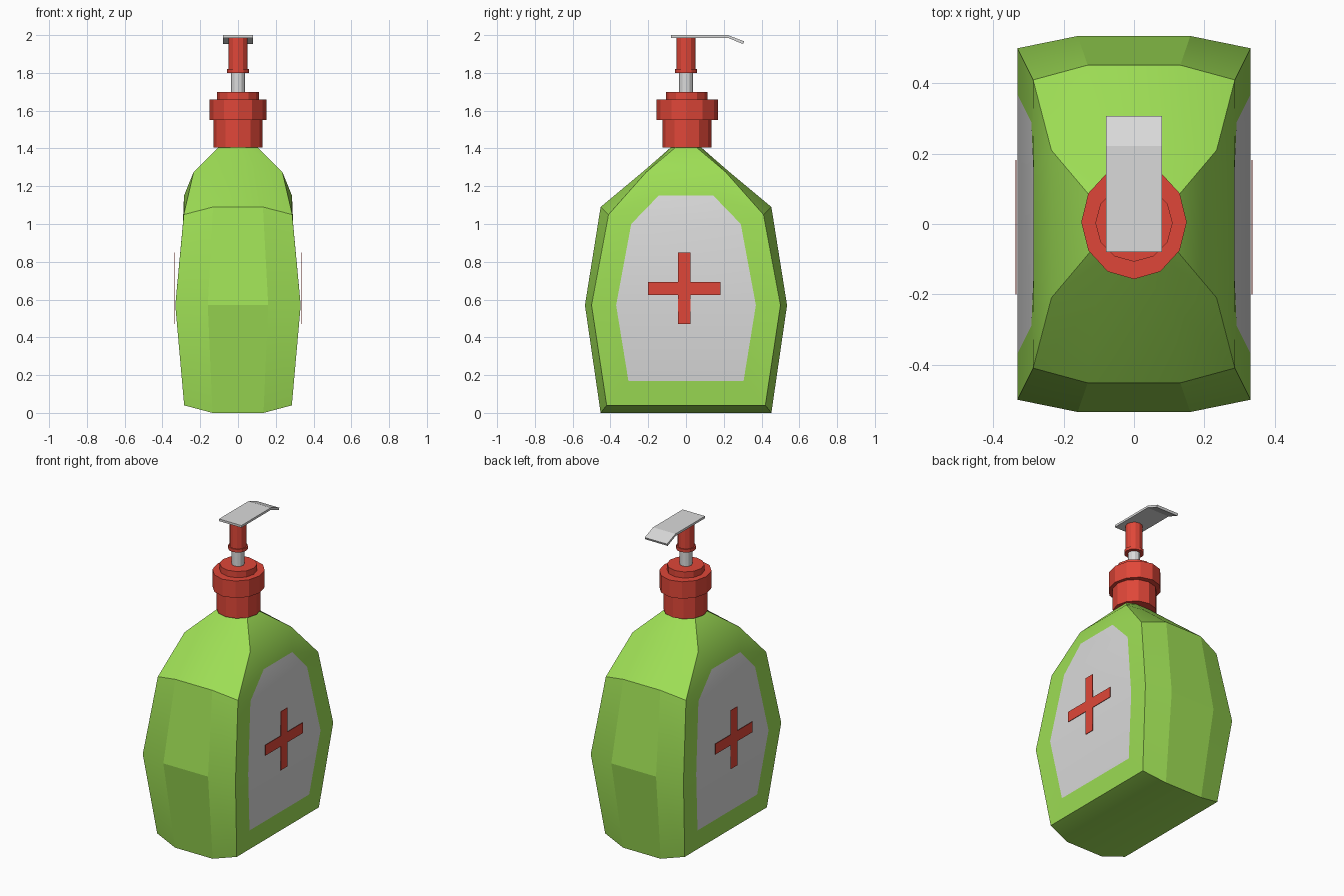
import bpy, bmesh, math
from mathutils import Matrix

if "Cube" in bpy.data.objects:
    bpy.data.objects.remove(bpy.data.objects["Cube"])


def material(name, rgb):
    m = bpy.data.materials.new(name)
    m.diffuse_color = (*rgb, 1)
    m.use_nodes = True
    m.node_tree.nodes["Principled BSDF"].inputs["Base Color"].default_value = m.diffuse_color
    return m


GREEN = material("green", (0.34, 0.73, 0.09))
RED = material("red", (0.74, 0.062, 0.04))
GREY = material("light_grey", (0.70, 0.70, 0.70))


def finish(name, bm, mats):
    bmesh.ops.recalc_face_normals(bm, faces=bm.faces[:])
    me = bpy.data.meshes.new(name)
    bm.to_mesh(me)
    bm.free()
    for m in mats:
        me.materials.append(m)
    ob = bpy.data.objects.new(name, me)
    bpy.context.collection.objects.link(ob)
    return ob


# Bottle: one quadrant of points per level, mirrored in x and y
POINTS = {
    # corner edge between front and side
    "A": [(.285, .42, .04), (.332, .50, .57), (.287, .41, 1.05), (.235, .21, 1.275), (.10, .05, 1.41)],
    # edge of the middle front panel
    "B": [(.135, .452, 0), (.16, .535, .57), (.132, .452, 1.09), (.11, .23, 1.275), (.05, .075, 1.41)],
    # outline of the side label
    "L": [(.296, .305, .17), (.332, .37, .57), (.292, .29, 1.0), (.286, .145, 1.15)],
}
bm = bmesh.new()
cache = {}


def v(k, i, sx, sy):
    key = (k, i, sx, sy)
    if key not in cache:
        x, y, z = POINTS[k][i]
        cache[key] = bm.verts.new((x * sx, y * sy, z))
    return cache[key]


def face(verts, mat=0, smooth=True):
    f = bm.faces.new(verts)
    f.material_index = mat
    f.smooth = smooth


def across_y(k1, i1, k2, i2, sx, mat=0):
    face([v(k1, i1, sx, 1), v(k1, i1, sx, -1), v(k2, i2, sx, -1), v(k2, i2, sx, 1)], mat)


for sy in (1, -1):
    for i in range(4):                      # middle panels, front and back
        face([v("B", i, 1, sy), v("B", i, -1, sy), v("B", i + 1, -1, sy), v("B", i + 1, 1, sy)],
             smooth=i > 1)
    for sx in (1, -1):
        for i in range(4):                  # angled panels
            face([v("A", i, sx, sy), v("B", i, sx, sy), v("B", i + 1, sx, sy), v("A", i + 1, sx, sy)])
        for i in range(3):                  # side border around the label
            face([v("A", i, sx, sy), v("L", i, sx, sy), v("L", i + 1, sx, sy), v("A", i + 1, sx, sy)])
for sx in (1, -1):
    across_y("A", 0, "L", 0, sx)            # border below and above label
    across_y("A", 3, "L", 3, sx)
    across_y("A", 3, "A", 4, sx)            # shoulder
    across_y("A", 0, "B", 0, sx)            # bevelled base
    for i in range(3):                      # label
        across_y("L", i, "L", i + 1, sx, 1)
face([v("B", 0, a, b) for a, b in ((1, 1), (1, -1), (-1, -1), (-1, 1))])
face([v(k, 4, a, b) for k, a, b in (("B", 1, 1), ("A", 1, 1), ("A", 1, -1), ("B", 1, -1),
                                    ("B", -1, -1), ("A", -1, -1), ("A", -1, 1), ("B", -1, 1))])
bmesh.ops.recalc_face_normals(bm, faces=bm.faces[:])
for e in bm.edges:
    e.smooth = e.calc_face_angle(0) < math.radians(35)
finish("bottle", bm, [GREEN, GREY])


# Pump: stacked low-poly cylinders
def cylinder(name, r, z0, z1, mat, y=0.0, ry=None):
    b = bmesh.new()
    bmesh.ops.create_cone(b, cap_ends=True, segments=12, radius1=1, radius2=1, depth=1)
    b.transform(Matrix.Translation((0, y, (z0 + z1) / 2)) @ Matrix.Diagonal((r, ry or r, z1 - z0, 1)))
    return finish(name, b, [mat])


cylinder("neck_collar", .13, 1.405, 1.55, RED, .005)
cylinder("cap_ring", .15, 1.55, 1.66, RED, .006, .163)
cylinder("cap_top", .11, 1.66, 1.70, RED, .003)
cylinder("pump_rod", .037, 1.69, 1.81, GREY)
cylinder("pump_sleeve_rim", .058, 1.80, 1.82, RED)
cylinder("pump_sleeve", .051, 1.81, 1.988, RED)


# Extrude an outline along x
def extrude_x(name, outline, x0, x1, mat):
    b = bmesh.new()
    f = b.faces.new([b.verts.new((x0, y, z)) for y, z in outline])
    r = bmesh.ops.extrude_face_region(b, geom=[f])
    bmesh.ops.translate(b, vec=(x1 - x0, 0, 0),
                        verts=[g for g in r["geom"] if isinstance(g, bmesh.types.BMVert)])
    return finish(name, b, [mat])


# Bent spout plate
extrude_x("spout", [(-.08, 1.986), (.22, 1.986), (.302, 1.953), (.308, 1.967), (.222, 2.0), (-.08, 2.0)],
          -.08, .08, GREY)

# Upright cross plates on both sides
y0, y1, y2, y3 = -.20, -.043, .024, .182
z0, z1, z2, z3 = .47, .625, .693, .85
cross = [(y1, z0), (y2, z0), (y2, z1), (y3, z1), (y3, z2), (y2, z2),
         (y2, z3), (y1, z3), (y1, z2), (y0, z2), (y0, z1), (y1, z1)]
for side, s in (("right", 1), ("left", -1)):
    extrude_x(side + "_cross", cross, .334 * s, .337 * s, RED)
